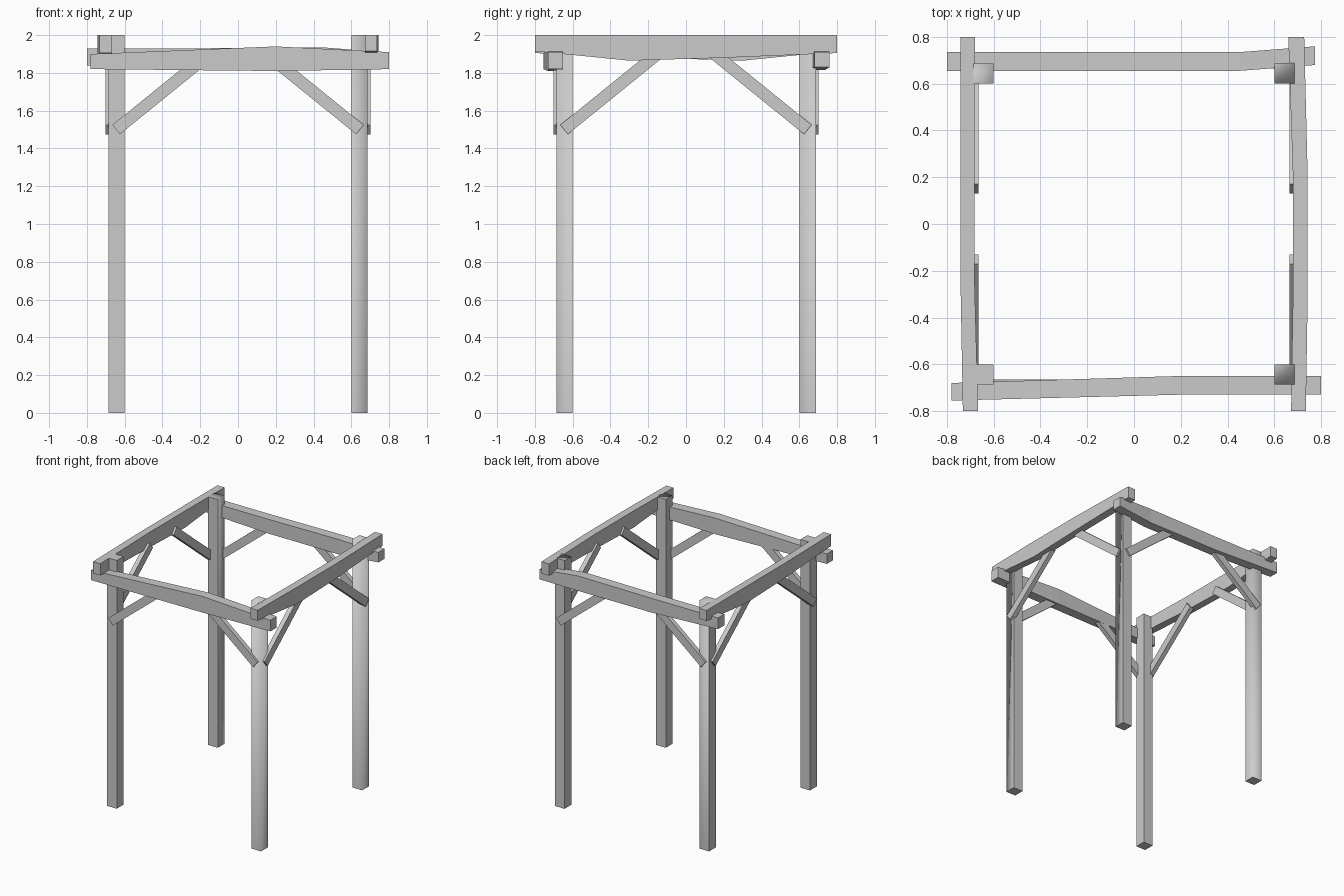
import bpy
import bmesh
from math import cos, sin, atan2
from mathutils import Vector

cube = bpy.data.objects.get("Cube")
if cube:
    bpy.data.objects.remove(cube)

wood = bpy.data.materials.new("grey_wood")
wood.use_nodes = True
grey = (0.6, 0.6, 0.6, 1)
wood.diffuse_color = grey
wood.node_tree.nodes["Principled BSDF"].inputs["Base Color"].default_value = grey


def loft(name, rings, round_corner=None):
    """Join rectangular rings into a capped timber; one corner may be softened."""
    bm = bmesh.new()
    loops = [[bm.verts.new(p) for p in ring] for ring in rings]
    for a, b in zip(loops, loops[1:]):
        for i in range(4):
            j = (i + 1) % 4
            bm.faces.new((a[i], a[j], b[j], b[i]))
    bm.faces.new(loops[0])
    bm.faces.new(loops[-1])
    bmesh.ops.recalc_face_normals(bm, faces=bm.faces)
    if round_corner is not None:
        top = loops[-1][round_corner]
        for f in bm.faces:
            f.smooth = True
        for e in bm.edges:
            e.smooth = top in e.verts
    mesh = bpy.data.meshes.new(name)
    bm.to_mesh(mesh)
    bm.free()
    mesh.materials.append(wood)
    obj = bpy.data.objects.new(name, mesh)
    bpy.context.collection.objects.link(obj)


def beam(name, axis, stations):
    """Stations hold: position along, side low, side high, bottom, top."""
    rings = []
    for t, s0, s1, z0, z1 in stations:
        ring = [(t, s0, z0), (t, s1, z0), (t, s1, z1), (t, s0, z1)]
        rings.append([p if axis == "x" else (p[1], p[0], p[2]) for p in ring])
    loft(name, rings)


# Corner posts, some with one softened edge
def post(name, cx, cy, corner):
    h = 0.043
    rings = [[(cx - h, cy - h, z), (cx + h, cy - h, z),
              (cx + h, cy + h, z), (cx - h, cy + h, z)] for z in (0, 2)]
    loft(name, rings, corner)


post("front_right_post", -0.643, -0.643, None)
post("front_left_post", 0.643, -0.643, 1)
post("back_left_post", 0.643, 0.645, 1)
post("back_right_post", -0.643, 0.643, 2)

# Lower beams across the front and back
beam("front_beam", "x", [(-0.78, -0.755, -0.68, 1.82, 1.9),
                         (0.2, -0.73, -0.65, 1.81, 1.94),
                         (0.8, -0.73, -0.65, 1.82, 1.91)])
beam("back_beam", "x", [(-0.8, 0.655, 0.735, 1.84, 1.93),
                        (-0.2, 0.655, 0.735, 1.815, 1.93),
                        (0.45, 0.655, 0.735, 1.815, 1.935),
                        (0.775, 0.68, 0.76, 1.83, 1.91)])

# Upper beams along the sides, sagging below
beam("left_beam", "y", [(-0.8, 0.672, 0.735, 1.915, 2),
                        (-0.3, 0.68, 0.743, 1.865, 2),
                        (0.2, 0.68, 0.743, 1.88, 2),
                        (0.8, 0.66, 0.728, 1.905, 2)])
beam("right_beam", "y", [(-0.8, -0.732, -0.667, 1.905, 2),
                         (-0.2, -0.743, -0.683, 1.88, 2),
                         (0.3, -0.743, -0.683, 1.865, 2),
                         (0.8, -0.743, -0.68, 1.915, 2)])


# Diagonal braces from each post to the two beams above it
def brace(name, axis, along, side, top_z):
    a = Vector((0.645, 1.5))
    b = Vector((0.645 - (top_z - a.y) / 0.81, top_z))
    ang = atan2(b.y - a.y, b.x - a.x)
    off = Vector((-sin(ang), cos(ang))) * 0.032
    rings = []
    for c in (a, b):
        ring = []
        for p, depth in ((c - off, 0.665), (c + off, 0.665),
                         (c + off, 0.702), (c - off, 0.702)):
            t, s = p.x * along, depth * side
            ring.append((t, s, p.y) if axis == "x" else (s, t, p.y))
        rings.append(ring)
    loft(name, rings)


for sx, lr in ((1, "left"), (-1, "right")):
    for sy, fb in ((1, "back"), (-1, "front")):
        brace(f"{fb}_{lr}_cross_brace", "x", sx, sy, 1.84)
        brace(f"{fb}_{lr}_side_brace", "y", sy, sx, 1.9)
